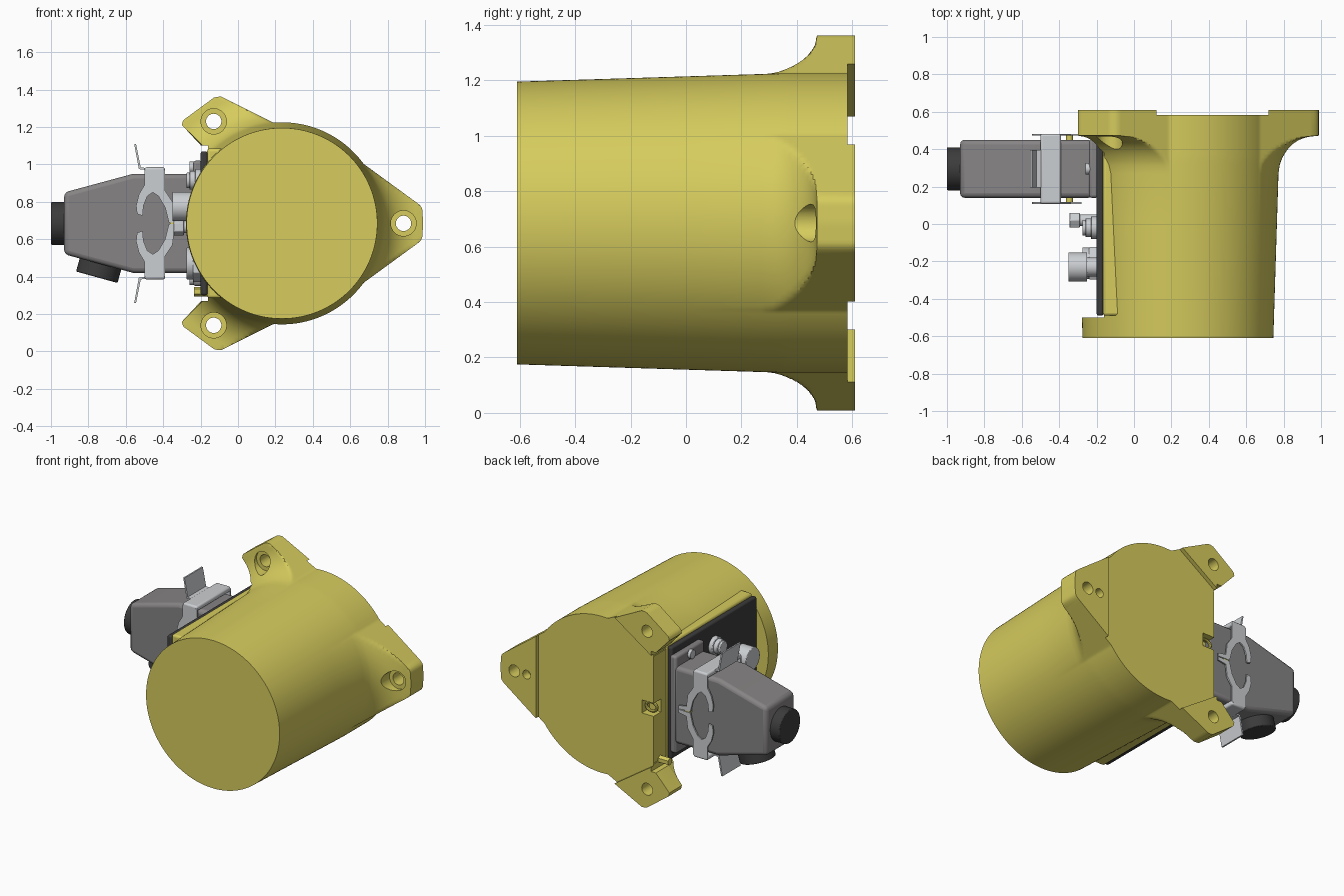
import bpy, bmesh, math
from mathutils import Vector

if "Cube" in bpy.data.objects:
    bpy.data.objects.remove(bpy.data.objects["Cube"])

CX, CZ = 0.235, 0.685          # axis of the housing


def mat(name, c):
    m = bpy.data.materials.new(name)
    m.diffuse_color = (*c, 1)
    m.use_nodes = True
    m.node_tree.nodes["Principled BSDF"].inputs["Base Color"].default_value = m.diffuse_color
    return m


YELLOW = mat("yellow paint", (0.67, 0.60, 0.11))
GREY = mat("hood grey", (0.24, 0.23, 0.23))
DARK = mat("dark rubber", (0.045, 0.045, 0.045))
STEEL = mat("light steel", (0.60, 0.62, 0.64))


def finish(name, bm, m, bevel=0, seg=3):
    bmesh.ops.recalc_face_normals(bm, faces=bm.faces)
    me = bpy.data.meshes.new(name)
    bm.to_mesh(me)
    bm.free()
    ob = bpy.data.objects.new(name, me)
    bpy.context.collection.objects.link(ob)
    if m:
        me.materials.append(m)
    if bevel:
        b = ob.modifiers.new("bevel", "BEVEL")
        b.width, b.segments, b.limit_method = bevel, seg, "ANGLE"
    return ob


def prism(name, pts, y0, y1, m, bevel=0):
    """Outline in x,z extruded along y."""
    bm = bmesh.new()
    a, b = ([bm.verts.new((x, y, z)) for x, z in pts] for y in (y0, y1))
    bm.faces.new(a)
    bm.faces.new(b[::-1])
    for i in range(len(pts)):
        j = (i + 1) % len(pts)
        bm.faces.new((a[i], b[i], b[j], a[j]))
    return finish(name, bm, m, bevel)


def box(name, x0, x1, y0, y1, z0, z1, m, bevel=0):
    return prism(name, [(x0, z0), (x1, z0), (x1, z1), (x0, z1)], y0, y1, m, bevel)


def rod(name, p, q, r, m, n=40, bevel=0):
    p, q = Vector(p), Vector(q)
    bm = bmesh.new()
    bmesh.ops.create_cone(bm, cap_ends=True, segments=n, radius1=r, radius2=r, depth=(q - p).length)
    bm.transform((q - p).to_track_quat("Z", "Y").to_matrix().to_4x4())
    bmesh.ops.translate(bm, verts=bm.verts, vec=(p + q) / 2)
    return finish(name, bm, m, bevel, 2)


# ---- housing: rings around the y axis, radius = taper plus three lugs with fillets
right_lug = [(0.42, -0.33), (0.735, -0.1), (0.75, -0.08), (0.755, 0), (0.75, 0.08), (0.735, 0.1), (0.42, 0.33)]
top_lug = [(-0.05, 0.54), (-0.325, 0.678), (-0.36, 0.675), (-0.53, 0.55), (-0.537, 0.515), (-0.375, 0.445), (-0.28, 0.4)]
bottom_lug = [(x, -z) for x, z in top_lug]


def lug_reach(t):
    dx, dz = math.cos(t), math.sin(t)
    best = 0
    for lug in (right_lug, top_lug, bottom_lug):
        for (ax, az), (bx, bz) in zip(lug, lug[1:]):
            ex, ez = bx - ax, bz - az
            den = dx * ez - dz * ex
            if abs(den) < 1e-9:
                continue
            r = (ax * ez - az * ex) / den
            s = (ax * dz - az * dx) / den
            if r > 0 and 0 <= s <= 1:
                best = max(best, r)
    return best


N = 360
angles = [2 * math.pi * (i + 0.5) / N for i in range(N)]
reach = [lug_reach(t) for t in angles]
levels = [-0.61, -0.3, 0.0, 0.27] + [0.27 + 0.2 * math.sin(k * math.pi / 28) for k in range(2, 15)] + [0.473, 0.61]
bm = bmesh.new()
rings = []
for y in levels:
    base = 0.51 + 0.03 * min(1, (y + 0.61) / 0.96)
    fillet = 0 if y <= 0.27 else 0.2 - math.sqrt(max(0, 0.04 - (y - 0.27) ** 2))
    if y > 0.472:
        fillet = 1
    rings.append([bm.verts.new((CX + r * math.cos(t), y, CZ + r * math.sin(t)))
                  for t, r in ((t, base + min(max(0, L - base), fillet)) for t, L in zip(angles, reach))])
for a, b in zip(rings, rings[1:]):
    for i in range(N):
        j = (i + 1) % N
        bm.faces.new((a[i], a[j], b[j], b[i]))
bm.faces.new(rings[0])
bm.faces.new(rings[-1][::-1])
housing = finish("housing", bm, YELLOW)

# ---- cutters: side flat, back recess between the pads, lug holes, eye pocket
cutters = [box("flat_cutter", -0.6, -0.16, -0.5, 0.8, 0.27, 1.10, None)]
ca, sa = math.cos(math.radians(124)), math.sin(math.radians(124))
h = (0.54 - 0.485 * ca) / sa
cutters.append(prism("recess_cutter", [(CX + 0.485, CZ + h), (CX + 0.54 / ca, CZ), (CX + 0.485, CZ - h)], 0.582, 0.8, None))
for x, z in ((0.885, CZ), (-0.13, 1.23), (-0.13, 0.14)):
    cutters.append(rod("hole_cutter", (x, 0.2, z), (x, 0.8, z), 0.041, None))
    cutters.append(rod("counterbore_cutter", (x, 0.25, z), (x, 0.485, z), 0.068, None))
cutters.append(rod("pin_hole_cutter", (0.79, 0.55, CZ), (0.79, 0.8, CZ), 0.03, None))
cutters.append(box("pocket_cutter", -0.3, -0.07, 0.5, 0.8, 0.64, 0.73, None))
bpy.context.view_layer.objects.active = housing
for c in cutters:
    c.hide_render = True
    mod = housing.modifiers.new("cut", "BOOLEAN")
    mod.operation, mod.solver, mod.object = "DIFFERENCE", "EXACT", c
    bpy.ops.object.modifier_apply(modifier=mod.name)
    bpy.data.objects.remove(c)

# lifting eye in the pocket, side boss and the cover plate on it
bm = bmesh.new()
loop = []
for i in range(24):
    t = 2 * math.pi * i / 24
    loop.append([bm.verts.new((-0.12 + (0.04 + 0.01 * math.cos(p)) * math.cos(t), 0.545 + 0.01 * math.sin(p),
                               CZ + (0.03 + 0.01 * math.cos(p)) * math.sin(t)))
                 for p in (2 * math.pi * k / 8 for k in range(8))])
for i in range(24):
    for k in range(8):
        a, b, l = loop[i], loop[(i + 1) % 24], (k + 1) % 8
        bm.faces.new((a[k], b[k], b[l], a[l]))
finish("pocket_eye", bm, YELLOW)
box("side_boss", -0.165, -0.03, -0.49, 0.45, 0.285, 1.085, YELLOW, 0.015)
box("cover_plate", -0.2, -0.163, -0.49, 0.44, 0.30, 1.07, DARK, 0.012)
rod("ground_bolt", (-0.235, 0.51, 0.32), (-0.08, 0.51, 0.32), 0.026, YELLOW, 6)

# ---- connector hood, its base and cable entries
box("connector_base", -0.24, -0.19, 0.14, 0.45, 0.35, 1.02, GREY, 0.015)
prism("connector_hood", [(-0.93, 0.52), (-0.56, 0.42), (-0.22, 0.42), (-0.22, 0.95), (-0.56, 0.95), (-0.93, 0.85)],
      0.14, 0.45, GREY, 0.025)
rod("end_cable_entry", (-1.0, 0.295, CZ), (-0.9, 0.295, CZ), 0.115, DARK, 48, 0.006)
rod("side_cable_entry", (-0.755, 0.295, 0.397), (-0.725, 0.295, 0.505), 0.115, DARK, 48, 0.006)
for x in (0.385, 0.985):
    rod("base_screw", (-0.26, 0.295, x), (-0.2, 0.295, x), 0.03, STEEL, 24)

# ---- locking clips: upper one drawn, lower one mirrored about the axis height
arm = [(-0.5, 0.97), (-0.39, 0.97), (-0.39, 0.86), (-0.35, 0.80), (-0.34, 0.72), (-0.28, 0.71), (-0.28, 0.687),
       (-0.37, 0.69), (-0.39, 0.77), (-0.425, 0.83), (-0.455, 0.85), (-0.485, 0.83), (-0.505, 0.78),
       (-0.51, 0.725), (-0.54, 0.735), (-0.545, 0.78), (-0.53, 0.84), (-0.5, 0.89)]
band = [(-0.5, 0.95), (-0.39, 0.95), (-0.39, 0.985), (-0.5, 0.985)]
tab = [(-0.49, 0.97), (-0.49, 0.98), (-0.52, 0.985), (-0.545, 1.11), (-0.555, 1.11), (-0.53, 0.975)]
for side, s in (("upper", 1), ("lower", -1)):
    def flip(pts):
        return [(x, CZ + s * (z - CZ)) for x, z in pts]
    prism(side + "_clip_arm_front", flip(arm), 0.108, 0.118, STEEL)
    prism(side + "_clip_arm_back", flip(arm), 0.472, 0.482, STEEL)
    prism(side + "_clip_band", flip(band), 0.108, 0.482, STEEL, 0.012)
    prism(side + "_clip_tab", flip(tab), 0.195, 0.395, STEEL)
rod("clip_pivot_pin", (-0.345, 0.112, CZ), (-0.345, 0.478, CZ), 0.018, YELLOW, 20)


# ---- fittings on the cover plate: stacked discs along -x given as (x0, x1, radius, sides)
def fitting(name, y, z, steps):
    for x0, x1, r, n in steps:
        rod(name, (x0, y, z), (x1, y, z), r, STEEL, n, 0.004)


fitting("large_cap", -0.23, 0.775, [(-0.35, -0.25, 0.078, 40), (-0.26, -0.19, 0.05, 40)])
fitting("upper_plug", -0.02, 0.915, [(-0.275, -0.25, 0.042, 32), (-0.26, -0.225, 0.05, 32), (-0.23, -0.19, 0.06, 32)])
fitting("hex_vent", 0.02, 0.665, [(-0.345, -0.29, 0.046, 6), (-0.3, -0.19, 0.032, 32)])
fitting("lower_plug", -0.21, 0.47, [(-0.275, -0.235, 0.085, 40), (-0.24, -0.19, 0.1, 6)])

# smooth shading with sharp edges kept
bpy.ops.object.select_all(action="DESELECT")
for ob in bpy.data.objects:
    ob.select_set(True)
bpy.context.view_layer.objects.active = housing
bpy.ops.object.shade_smooth_by_angle(angle=math.radians(30))
